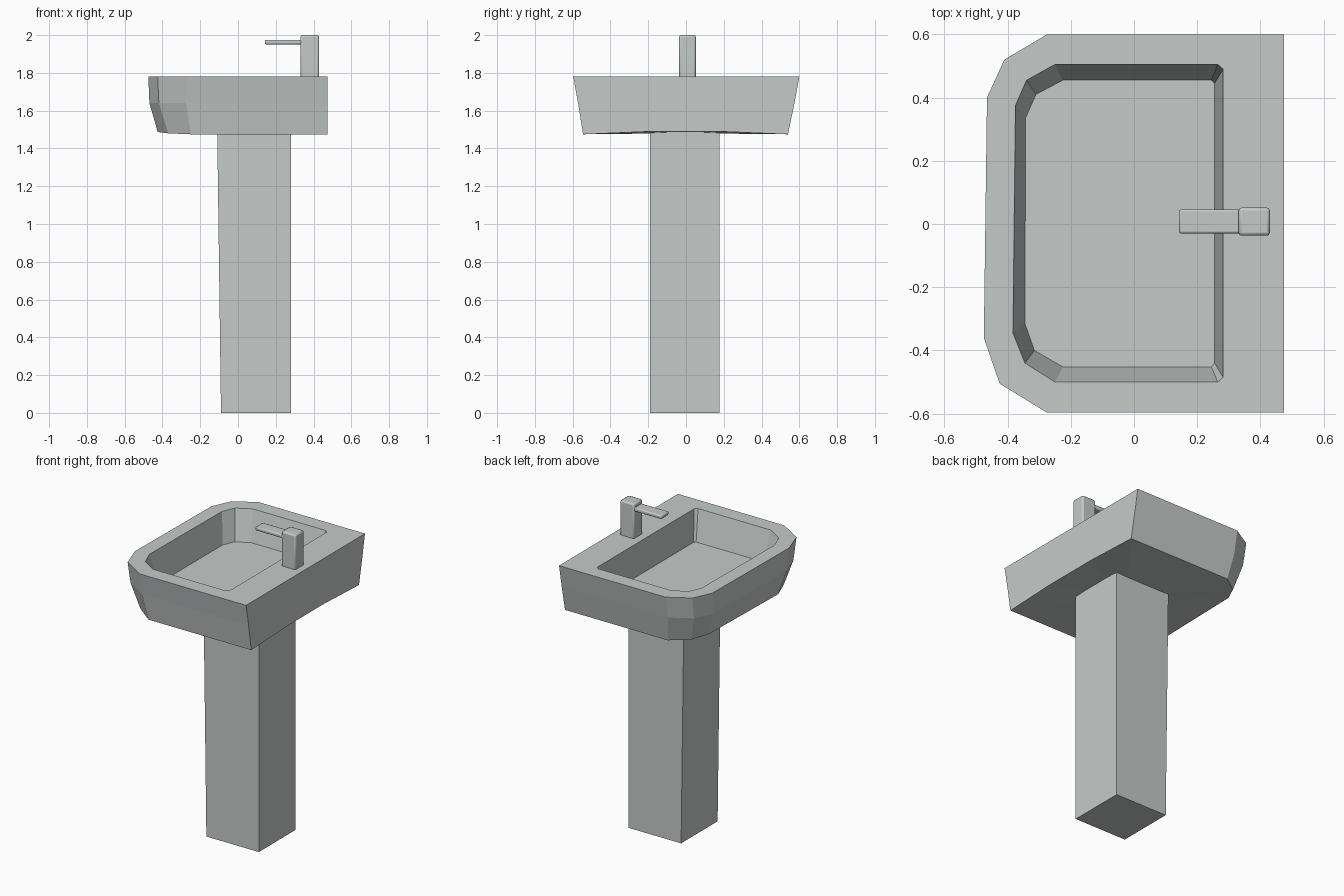
import bpy, bmesh

cube = bpy.data.objects.get("Cube")
if cube:
    bpy.data.objects.remove(cube, do_unlink=True)

ceramic = bpy.data.materials.new("pale grey ceramic")
COLOUR = (0.56, 0.60, 0.59, 1)
ceramic.diffuse_color = COLOUR
ceramic.use_nodes = True
ceramic.node_tree.nodes["Principled BSDF"].inputs["Base Color"].default_value = COLOUR


def loft(name, rings):
    """Skin a stack of equal-length rings and cap both ends."""
    bm = bmesh.new()
    loops = [[bm.verts.new(p) for p in ring] for ring in rings]
    n = len(loops[0])
    for a, b in zip(loops, loops[1:]):
        for i in range(n):
            j = (i + 1) % n
            bm.faces.new((a[i], a[j], b[j], b[i]))
    first = bm.faces.new(loops[0][::-1])
    bm.faces.new(loops[-1])
    if n > 4:
        bmesh.ops.poke(bm, faces=[first])
    bmesh.ops.recalc_face_normals(bm, faces=bm.faces)
    mesh = bpy.data.meshes.new(name)
    bm.to_mesh(mesh)
    bm.free()
    mesh.materials.append(ceramic)
    obj = bpy.data.objects.new(name, mesh)
    bpy.context.collection.objects.link(obj)
    return obj


def rect(x0, x1, y0, y1, z):
    return [(x0, y0, z), (x1, y0, z), (x1, y1, z), (x0, y1, z)]


def level(outline, z):
    return [(x, y, z) for x, y in outline]


def bevelled(obj, width):
    mod = obj.modifiers.new("soft edges", "BEVEL")
    mod.width = width
    mod.segments = 2
    bpy.ops.object.select_all(action="DESELECT")
    obj.select_set(True)
    bpy.context.view_layer.objects.active = obj
    bpy.ops.object.shade_smooth_by_angle(angle=0.9)


# Basin outlines: underside, belly, outer rim, inner rim, floor
underside = [(.475, .54, 1.475), (-.25, .54, 1.475), (-.36, .46, 1.48), (-.41, .36, 1.487),
             (-.425, -.32, 1.487), (-.37, -.455, 1.48), (-.25, -.545, 1.475),
             (.475, -.545, 1.475), (.475, -.19, 1.49), (.475, .18, 1.49)]
rim = [(.475, .6), (-.275, .6), (-.41, .52), (-.465, .4), (-.475, -.36),
       (-.425, -.505), (-.275, -.597), (.475, -.597), (.475, -.19), (.475, .18)]
belly = [(x + .006 if x < -.3 else x, y * .957) for x, y in rim]
lip = [(.265, .505), (-.25, .505), (-.34, .455), (-.375, .375), (-.383, -.345),
       (-.345, -.44), (-.25, -.5), (.265, -.5), (.282, -.485), (.282, .49)]
floor = [(.245, .455), (-.225, .455), (-.31, .41), (-.343, .335), (-.345, -.315),
         (-.315, -.4), (-.225, -.452), (.245, -.452), (.255, -.44), (.255, .445)]
loft("basin", [underside, level(belly, 1.64), level(rim, 1.78),
               level(lip, 1.78), level(floor, 1.59)])

# Pedestal, flaring slightly towards the top
loft("pedestal", [rect(-.09, .28, -.19, .178, 0), rect(-.11, .28, -.19, .178, 1.495)])

# Tap body and spout
bevelled(loft("tap_body", [rect(.331, .43, -.037, .052, 1.77),
                           rect(.331, .43, -.037, .052, 2)]), .01)
bevelled(loft("tap_spout", [rect(.142, .34, -.03, .046, 1.951),
                            rect(.142, .34, -.03, .046, 1.975)]), .007)
